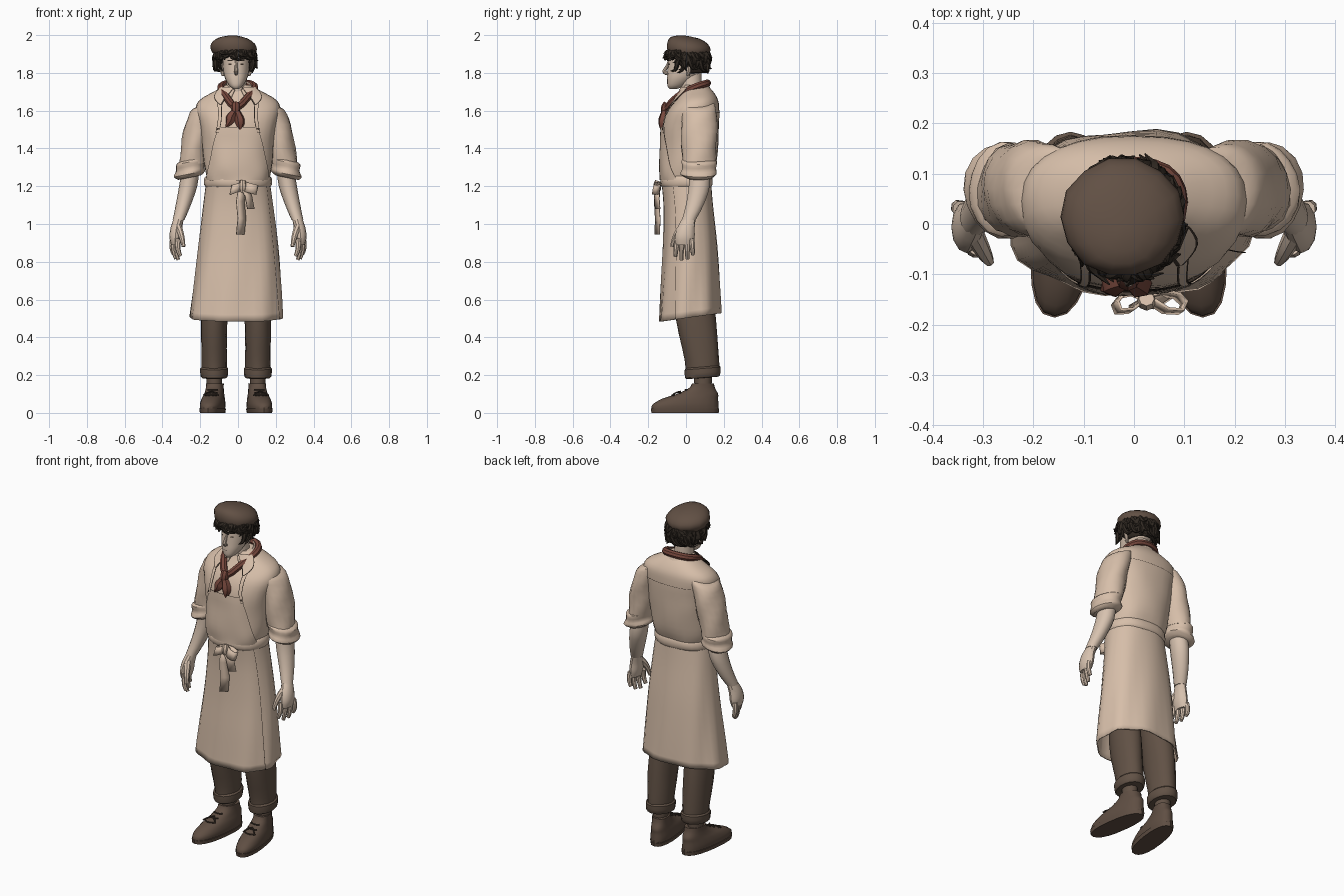
import bpy, math, random
from math import sin, cos, pi
from mathutils import Vector

if "Cube" in bpy.data.objects:
    bpy.data.objects.remove(bpy.data.objects["Cube"])
random.seed(4)


def material(name, r, g, b):
    m = bpy.data.materials.new(name)
    m.use_nodes = True
    m.diffuse_color = (r, g, b, 1)
    bsdf = m.node_tree.nodes["Principled BSDF"]
    bsdf.inputs["Base Color"].default_value = (r, g, b, 1)
    bsdf.inputs["Roughness"].default_value = 0.9
    return m


LINEN = material("linen", .68, .52, .4)
SKIN = material("skin", .68, .54, .43)
WOOL = material("brown wool", .12, .083, .06)
CAP = material("cap brown", .12, .08, .058)
HAIR = material("dark hair", .03, .022, .016)
SCARF = material("rust scarf", .18, .063, .045)
LEATHER = material("shoe leather", .115, .077, .056)
INK = material("dark seam", .05, .035, .026)


def finish(name, verts, faces, mat, thick=0):
    me = bpy.data.meshes.new(name)
    me.from_pydata(verts, [], faces)
    me.materials.append(mat)
    ob = bpy.data.objects.new(name, me)
    bpy.context.collection.objects.link(ob)
    bpy.ops.object.select_all(action='DESELECT')
    ob.select_set(True)
    bpy.context.view_layer.objects.active = ob
    bpy.ops.object.shade_smooth_by_angle(angle=math.radians(35))
    if thick:
        mod = ob.modifiers.new("thickness", 'SOLIDIFY')
        mod.thickness = thick
        mod.offset = 0
    return ob


def surface(rings, fold=lambda t, a: 1, power=1, tilt=lambda t: (0, 0)):
    """Smooth surface through oval rings (x, y, z, half width, half depth)."""
    last = len(rings) - 1

    def point(t, a, off=0):
        i = min(int(t), last - 1)
        u = t - i
        p0, p1, p2, p3 = (rings[max(0, min(last, i + k))] for k in (-1, 0, 1, 2))
        x, y, z, rx, ry = (
            B + .5 * u * (C - A + u * (2 * A - 5 * B + 4 * C - D + u * (3 * (B - C) + D - A)))
            for A, B, C, D in zip(p0, p1, p2, p3))
        c, s, f = cos(a), sin(a), fold(t, a)
        dx = math.copysign(abs(c) ** power, c) * (rx * f + off)
        dy = math.copysign(abs(s) ** power, s) * (ry * f + off)
        tx, ty = tilt(t)
        return Vector((x + dx, y + dy, z + tx * dx + ty * dy + off * .3))
    point.last = last
    return point


def loft(name, f, mat, n=20, steps=3, caps=True, thick=0):
    rows = f.last * steps
    verts = [f(r / steps, 2 * pi * k / n) for r in range(rows + 1) for k in range(n)]
    faces = [(r * n + k, r * n + (k + 1) % n, (r + 1) * n + (k + 1) % n, (r + 1) * n + k)
             for r in range(rows) for k in range(n)]
    if caps:
        faces += [tuple(range(n))[::-1], tuple(range(rows * n, rows * n + n))]
    return finish(name, verts, faces, mat, thick)


def patch(name, f, mat, t0, t1, centre, half, off=.005, rows=12, cols=16, thick=0):
    """Thin plate that follows a surface; centre and half are angles by height."""
    verts = []
    for r in range(rows + 1):
        t = t0 + (t1 - t0) * r / rows
        verts += [f(t, centre(t) + half(t) * (2 * k / cols - 1), off) for k in range(cols + 1)]
    w = cols + 1
    faces = [(r * w + k, r * w + k + 1, (r + 1) * w + k + 1, (r + 1) * w + k)
             for r in range(rows) for k in range(cols)]
    return finish(name, verts, faces, mat, thick)


def tubes(name, paths, radius, mat, shape=(1, 1, 1), closed=False, res=1):
    cu = bpy.data.curves.new(name, 'CURVE')
    cu.dimensions, cu.bevel_depth, cu.bevel_resolution = '3D', radius, res
    cu.resolution_u, cu.use_fill_caps = 3, True
    for path in paths:
        sp = cu.splines.new('NURBS')
        sp.points.add(len(path) - 1)
        for i, p in enumerate(path):
            sp.points[i].co = (*p, 1)
            sp.points[i].radius = shape[min(i, len(shape) - 1)]
        sp.order_u, sp.use_endpoint_u, sp.use_cyclic_u = 3, not closed, closed
    tmp = bpy.data.objects.new(name + "_path", cu)
    bpy.context.collection.objects.link(tmp)
    me = bpy.data.meshes.new_from_object(tmp.evaluated_get(bpy.context.evaluated_depsgraph_get()))
    verts, faces = [v.co.copy() for v in me.vertices], [tuple(p.vertices) for p in me.polygons]
    bpy.data.objects.remove(tmp)
    bpy.data.meshes.remove(me)
    return finish(name, verts, faces, mat)


def ribbon(name, path, width, mat):
    w = Vector(width)
    verts = [Vector(p) + s * w for p in path for s in (-1, 1)]
    faces = [(2 * i, 2 * i + 1, 2 * i + 3, 2 * i + 2) for i in range(len(path) - 1)]
    return finish(name, verts, faces, mat, .006)


# Shirt body
torso = surface([(0, .0, 1.23, .165, .13), (0, .01, 1.3, .178, .145), (0, .02, 1.42, .19, .15),
                 (0, .025, 1.52, .205, .15), (0, .04, 1.6, .225, .136), (0, .058, 1.655, .205, .112),
                 (0, .06, 1.7, .13, .085), (0, .05, 1.735, .065, .06)],
                lambda t, a: 1 + (.012 * sin(7 * a + 2 * t) + .01 * sin(4 * a - 3 * t)) * max(0, 1 - t / 5),
                .85)
loft("shirt_body", torso, LINEN, 28)
patch("back_yoke_seam", torso, INK, 3.8, 3.83, lambda t: pi / 2, lambda t: 1.1, .003, 1)

# Apron bib, neck straps and collar points, each over a dark edge
front = lambda t: -pi / 2
bib = lambda t: .46 + .85 * max(0, 1 - t / 2.9) ** 1.2
patch("bib_edge", torso, INK, 0, 2.92, front, lambda t: bib(t) + .014, .004)
patch("apron_bib", torso, LINEN, 0, 2.9, front, bib, .008)
for s, side in ((1, "left"), (-1, "right")):
    line = lambda t: -pi / 2 + s * (.36 + .07 * (t - 4) ** 2)
    patch(side + "_strap_edge", torso, INK, 2.6, 6, line, lambda t: .05, .008, 14, 2)
    patch(side + "_strap", torso, LINEN, 2.62, 6, line, lambda t: .036, .01, 14, 2)
    patch(side + "_strap_button", torso, INK, 2.72, 2.84, line, lambda t: .03, .012, 2, 2)
    point = lambda t: -pi / 2 + s * (.34 + .12 * (t - 4.5))
    patch(side + "_collar_point_edge", torso, INK, 4.45, 6.5, point, lambda t: .03 + .2 * (t - 4.45), .012, 8, 4)
    patch(side + "_collar_point", torso, LINEN, 4.52, 6.5, point, lambda t: .2 * (t - 4.48), .015, 8, 4)

# Long apron skirt and waistband
skirt = surface([(0, .0, 1.24, .163, .128), (0, .012, 1.1, .18, .126), (0, .02, .9, .203, .137),
                 (-.003, .02, .7, .223, .15), (-.008, .02, .505, .241, .16)],
                lambda t, a: 1 + .008 * t * sin(8 * a + .9 * t) + .005 * t * sin(3 * a + t),
                .9, lambda t: (0, .035 * t))
loft("apron_skirt", skirt, LINEN, 36, 4, False, .008)
patch("skirt_wrap_edge", skirt, INK, .1, 4, lambda t: -.55 + .03 * t, lambda t: .008, .006, 16, 1)
band = surface([(0, .003, 1.195, .17, .13), (0, .003, 1.21, .178, .139),
                (0, .003, 1.24, .177, .139), (0, .003, 1.255, .168, .131)],
               lambda t, a: 1 + .012 * sin(6 * a + t), .9)
loft("waistband", band, LINEN, 28, 2)

# Waist bow
for name, s in (("bow_left_loop", .075), ("bow_right_loop", -.062)):
    loop = [(.025 + s * u, -.142 - d, 1.2 - .02 * u) for u, d in
            ((0, .005), (.5, .03), (.9, .032), (1, .015), (.8, 0), (.4, -.005), (0, .005))]
    ribbon(name, loop, (.006, .004, .025), LINEN)
ribbon("bow_long_tail", [(.025, -.15, 1.2), (.012, -.155, 1.12), (.02, -.15, 1.03), (.012, -.152, .945)],
       (.021, .012, 0), LINEN)
ribbon("bow_short_tail", [(.025, -.15, 1.2), (.055, -.155, 1.15), (.068, -.15, 1.08)],
       (.018, .012, 0), LINEN)
tubes("bow_knot", [[(.025, -.148, 1.228), (.025, -.158, 1.2), (.025, -.148, 1.172)]], .022, LINEN,
      (.7, 1.1, .7), res=2)

# Arms: sleeve, rolled cuff, forearm, hand
for s, side in ((1, "left"), (-1, "right")):
    flip = lambda rows: [(s * r[0], *r[1:]) for r in rows]
    sleeve = surface(flip([(.13, .065, 1.655, .05, .05), (.165, .068, 1.63, .075, .085),
                           (.195, .07, 1.56, .074, .095), (.222, .07, 1.45, .075, .094),
                           (.242, .068, 1.32, .07, .088)]),
                     lambda t, a: 1 + .014 * t * sin(3 * a + 4 * t), 1,
                     lambda t: (-s * max(0, .5 - .22 * t), 0))
    loft(side + "_sleeve", sleeve, LINEN, 18)
    cuff = surface(flip([(.245, .068, 1.345, .06, .075), (.25, .068, 1.33, .078, .094),
                         (.252, .068, 1.295, .075, .09), (.256, .068, 1.265, .082, .096),
                         (.258, .068, 1.245, .06, .07)]),
                   lambda t, a: 1 + .03 * sin(3 * a + 2 * t), 1, lambda t: (-.2 * s, 0))
    loft(side + "_rolled_cuff", cuff, LINEN, 18)
    loft(side + "_forearm", surface(flip([
        (.25, .07, 1.3, .046, .054), (.264, .07, 1.2, .048, .057), (.29, .046, 1.1, .04, .048),
        (.315, .014, 1.02, .031, .037)])), SKIN, 14)
    # The flat hand is turned so that the little finger lies outward
    palm = surface(flip([(.312, .018, 1.035, .026, .034), (.326, .0, .98, .031, .046),
                         (.332, -.006, .93, .031, .052), (.334, -.008, .89, .02, .044)]))
    loft(side + "_palm", palm, SKIN, 12)
    fingers = [flip([(.333 + .4 * y, y, .92), (.345 + .4 * y, y * 1.2, .87), (.325 + .45 * y, y * 1.2, tip)])
               for y, tip in ((-.046, .83), (-.02, .81), (.006, .815), (.03, .838))]
    tubes(side + "_fingers", fingers, .0145, SKIN, (1.1, 1, .7), res=2)
    tubes(side + "_thumb", [flip([(.318, -.02, .985), (.297, -.06, .945), (.288, -.074, .88)])],
          .017, SKIN, (1.2, 1, .6), res=2)

# Legs: trousers, turn-ups, socks, shoes
for s, side, cx in ((1, "left", .105), (-1, "right", -.126)):
    leg = surface([(cx, .088, .2, .064, .086), (cx, .084, .28, .067, .091), (cx, .052, .5, .071, .107),
                   (cx * .85, .02, .8, .075, .09)],
                  lambda t, a: 1 + .022 * sin(4 * a + 3 * t))
    loft(side + "_trouser_leg", leg, WOOL, 16)
    turn = surface([(cx, .088, .185, .06, .08), (cx, .088, .192, .071, .092),
                    (cx, .088, .235, .074, .095), (cx, .088, .246, .06, .08)], tilt=lambda t: (0, .08))
    loft(side + "_turn_up", turn, WOOL, 16, 2)
    loft(side + "_sock", surface([(cx, .09, .1, .04, .045), (cx, .09, .23, .042, .048)]), WOOL, 12)
    toe = lambda ob: [setattr(v.co, "x", v.co.x - s * .13 * (v.co.y - .06)) for v in ob.data.vertices]
    shoe = surface([(cx, -.005, .02, .06, .178), (cx, -.002, .045, .062, .174), (cx, .022, .075, .057, .148),
                    (cx, .06, .1, .05, .11), (cx, .084, .13, .046, .07), (cx, .09, .155, .046, .058)],
                   power=.85)
    toe(loft(side + "_shoe", shoe, LEATHER, 20))
    toe(loft(side + "_shoe_sole", surface([(cx, -.005, 0, .061, .178), (cx, -.005, .022, .065, .181)],
                                          power=.85), LEATHER, 20, 1))
    laces = [[shoe(t, -pi / 2 + d * .5, .004) for d in (-1, -.4, .4, 1)] for t in (2.7, 3.2, 3.7)]
    laces += [[shoe(3.4, -pi / 2, .008), shoe(3, -pi / 2 + d * .4, .022), shoe(2.6, -pi / 2 + d * .6, .01)]
              for d in (1, -1)]
    toe(tubes(side + "_laces", laces, .004, INK))

# Neck, head and face
loft("neck", surface([(0, .035, 1.64, .062, .062), (-.006, .03, 1.7, .053, .055),
                      (-.01, .025, 1.8, .053, .058)]), SKIN, 16)
head = surface([(-.01, -.066, 1.716, .016, .022), (-.01, -.052, 1.732, .036, .046),
                (-.01, -.03, 1.765, .056, .07), (-.01, -.008, 1.8, .067, .09),
                (-.01, .005, 1.85, .072, .1), (-.01, .01, 1.9, .073, .1), (-.01, .01, 1.945, .06, .085)],
               power=.92)
loft("head", head, SKIN, 20)
tubes("nose", [[(-.01, -.09, 1.865), (-.01, -.101, 1.83), (-.01, -.124, 1.802), (-.01, -.092, 1.794)]],
      .011, SKIN, (.5, .7, 1, .8), res=2)
patch("mouth", head, INK, 1.95, 2.0, front, lambda t: .22, .002, 1, 4)
for s, side in ((1, "left"), (-1, "right")):
    spot = lambda t: -pi / 2 + s * .42
    patch(side + "_eye", head, INK, 3.84, 3.96, spot, lambda t: .12, .002, 2, 4)
    patch(side + "_brow", head, HAIR, 4.25, 4.34, spot, lambda t: .18, .003, 2, 4)
    tubes(side + "_ear", [[(-.01 + s * .066, .01, 1.845), (-.01 + s * .084, .022, 1.835),
                           (-.01 + s * .068, .01, 1.785)]], .013, SKIN, (.8, 1.2, .6), res=2)

# Hair: shell open at the face, with ragged curly locks round it
scalp = surface([(-.012, .032, 1.8, .066, .076), (-.014, .022, 1.83, .084, .095),
                 (-.015, .014, 1.87, .095, .106), (-.015, .012, 1.92, .092, .104)])
patch("hair_shell", scalp, HAIR, 0, 3, lambda t: pi / 2, lambda t: 1.75 + .25 * t, 0, 8, 24, .008)
locks = []
for i in range(110):
    a = 2 * pi * (i + random.random()) / 110
    low = random.uniform(1.858, 1.89) if sin(a) < -.35 else random.uniform(1.79, 1.87)
    out = random.uniform(.84, 1.08) + (low - 1.79)
    spin = random.uniform(-.45, .45)
    ring = lambda r, z, b: (-.015 + .1 * r * cos(b), .012 + .106 * r * sin(b), z)
    locks.append([ring(.88, 1.92, a), ring(1.1, (1.93 + low) / 2, a + spin * .6),
                  ring(out, low + .01, a + spin), ring(out + .12, low + random.uniform(0, .02), a + spin * 1.8)])
tubes("hair_locks", locks, .013, HAIR, (1, 1.1, .75, .1))

# Flat cap
cap = surface([(-.02, .014, 1.885, .094, .1), (-.022, .012, 1.903, .114, .11), (-.023, .014, 1.93, .123, .118),
               (-.024, .008, 1.96, .112, .108), (-.024, -.006, 1.986, .072, .075), (-.022, -.018, 1.998, .015, .015)],
              lambda t, a: 1 + .014 * sin(5 * a), 1, lambda t: (-.04, -.06))
loft("flat_cap", cap, CAP, 14, 2)

# Shirt collar and knotted scarf
collar = surface([(0, .035, 1.665, .105, .1), (0, .035, 1.7, .088, .085), (0, .035, 1.735, .066, .07)],
                 tilt=lambda t: (0, .35))
patch("shirt_collar", collar, LINEN, 0, 2, lambda t: pi / 2, lambda t: 2.6 + .15 * t, 0, 4, 24, .006)
tubes("scarf", [[(0, .118, 1.748), (.075, .1, 1.742), (.095, .03, 1.72), (.05, -.055, 1.67), (-.01, -.112, 1.6),
                 (-.06, -.055, 1.67), (-.098, .03, 1.72), (-.075, .1, 1.742)]], .02, SCARF, (1,), True, 2)
tubes("scarf_knot", [[(-.012, -.098, 1.638), (-.012, -.113, 1.612), (-.012, -.112, 1.585)]], .026, SCARF,
      (.8, 1.1, .7), res=2)
tubes("scarf_tails", [[(-.014, -.112, 1.6), (-.04, -.115, 1.57), (-.04, -.122, 1.54), (-.066, -.132, 1.512)],
                      [(-.008, -.112, 1.6), (.008, -.117, 1.56), (.012, -.124, 1.525), (.01, -.134, 1.495)]],
      .027, SCARF, (.6, 1, 1, .05))
